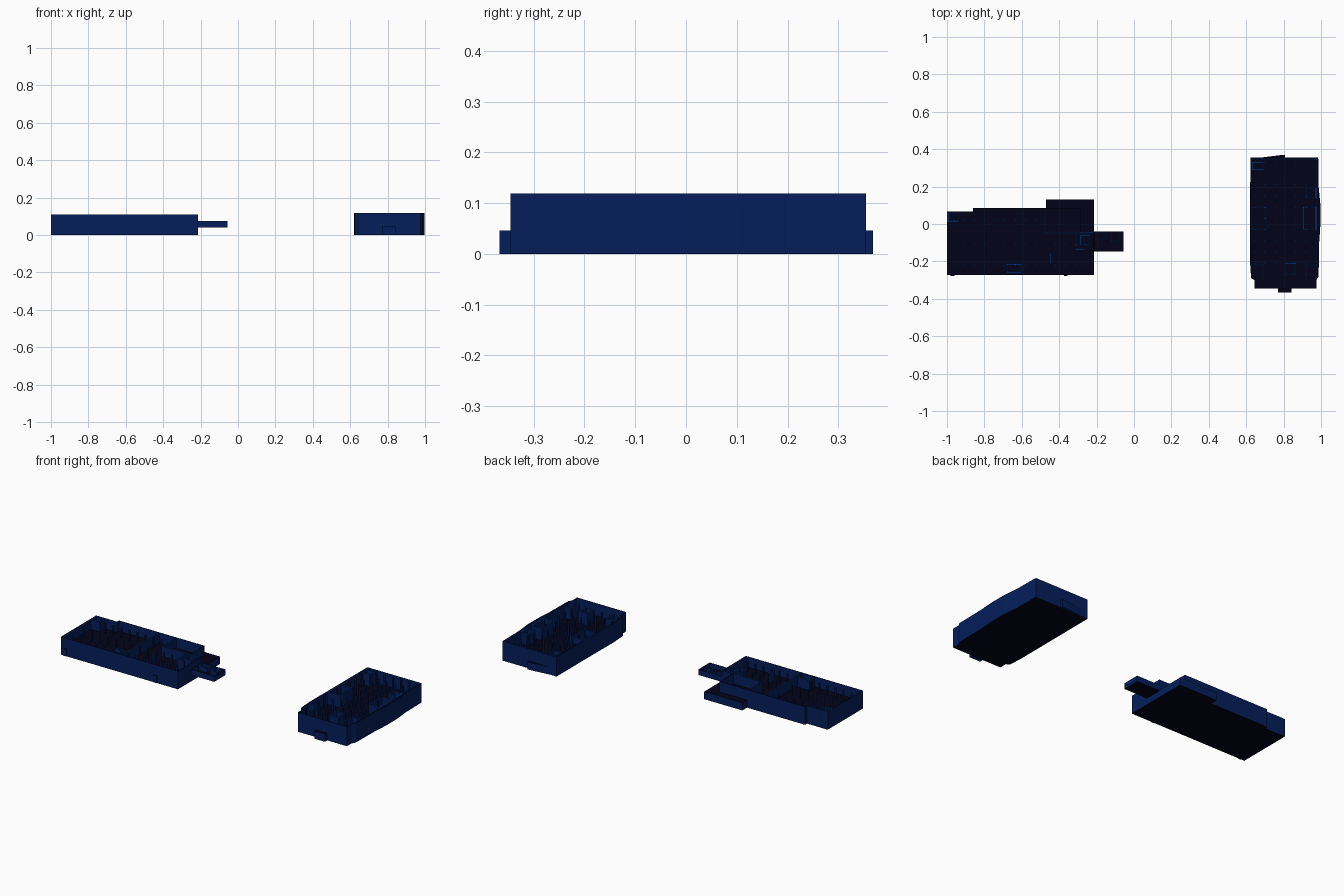
import bpy, bmesh

if "Cube" in bpy.data.objects:
    bpy.data.objects.remove(bpy.data.objects["Cube"])

def material(name, rgb):
    m = bpy.data.materials.new(name)
    m.diffuse_color = (*rgb, 1)
    m.use_nodes = True
    m.node_tree.nodes["Principled BSDF"].inputs["Base Color"].default_value = m.diffuse_color
    return m

NAVY = material("navy wall", (0.0013, 0.0125, 0.105))
BLUE = material("bright blue partition top", (0.002, 0.05, 0.3))
DARK = material("near black floor", (0.0008, 0.0008, 0.0095))

def finish(bm, name, mat, top=None):
    """Make the object; top is an optional material for upward faces."""
    bmesh.ops.recalc_face_normals(bm, faces=bm.faces)
    bm.normal_update()
    if top:
        for f in bm.faces:
            f.material_index = 1 if f.normal.z > 0.5 else 0
    me = bpy.data.meshes.new(name)
    bm.to_mesh(me)
    bm.free()
    me.materials.append(mat)
    if top:
        me.materials.append(top)
    ob = bpy.data.objects.new(name, me)
    bpy.context.collection.objects.link(ob)
    return ob

def prism(name, pts, z0, z1, mat, rim=None, shrink=0.0, top=None):
    """Extruded outline: a slab, or a hollow wall ring when rim is given."""
    bm = bmesh.new()
    f = bm.faces.new([bm.verts.new((x, y, z0)) for x, y in pts])
    f.normal_update()
    if f.normal.z < 0:
        f.normal_flip()
    t = rim or shrink
    if t:
        ring = bmesh.ops.inset_region(bm, faces=[f], thickness=t, use_boundary=True,
                                      use_even_offset=True)["faces"]
        bmesh.ops.delete(bm, geom=[f] if rim else ring, context='FACES')
    new = bmesh.ops.extrude_face_region(bm, geom=bm.faces[:], use_keep_orig=True)["geom"]
    bmesh.ops.translate(bm, vec=(0, 0, z1 - z0),
                        verts=[v for v in new if isinstance(v, bmesh.types.BMVert)])
    return finish(bm, name, mat, top)

def add_box(bm, x0, x1, y0, y1, z0, z1):
    vs = bmesh.ops.create_cube(bm, size=1)["verts"]
    for v in vs:
        v.co = ((x0 + x1) / 2 + v.co.x * (x1 - x0), (y0 + y1) / 2 + v.co.y * (y1 - y0),
                (z0 + z1) / 2 + v.co.z * (z1 - z0))

def columns(name, xs, ys, z0, z1, r=0.004):
    bm = bmesh.new()
    for x in xs:
        for y in ys:
            add_box(bm, x - r, x + r, y - r, y + r, z0, z1)
    finish(bm, name, NAVY, BLUE)

def partitions(name, lines, z0, z1, t=0.003):
    """Axis-aligned thin walls along x0, y0, x1, y1."""
    bm = bmesh.new()
    for x0, y0, x1, y1 in lines:
        add_box(bm, min(x0, x1) - t, max(x0, x1) + t, min(y0, y1) - t, max(y0, y1) + t, z0, z1)
    finish(bm, name, NAVY, BLUE)

def room(x0, y0, x1, y1):
    return [(x0, y0, x1, y0), (x0, y1, x1, y1), (x0, y0, x0, y1), (x1, y0, x1, y1)]

def rect(x0, y0, x1, y1):
    return [(x0, y0), (x1, y0), (x1, y1), (x0, y1)]

RIM = 0.003

# west block: lower storey with terrace, then the upper storey
west_low = [(-1, -0.272), (-0.213, -0.272), (-0.213, 0.13), (-0.47, 0.13),
            (-0.47, 0.085), (-0.86, 0.085), (-0.86, 0.066), (-1, 0.066)]
west_up = [(-1, -0.272), (-0.213, -0.272), (-0.213, -0.042), (-0.285, -0.042),
           (-0.285, 0.085), (-0.86, 0.085), (-0.86, 0.066), (-1, 0.066)]
prism("west_ground_floor", west_low, 0, 0.004, DARK, shrink=0.001)
prism("west_lower_walls", west_low, 0.001, 0.046, NAVY, rim=RIM, top=DARK)
prism("west_upper_floor", west_low, 0.041, 0.047, DARK, shrink=0.001)
prism("west_upper_walls", west_up, 0.046, 0.11, NAVY, rim=RIM, top=DARK)
partitions("west_partitions",
           [(-0.59, -0.266, -0.59, 0.079), (-0.445, -0.21, -0.445, -0.16),
            (-0.31, -0.05, -0.31, -0.135), (-0.31, -0.135, -0.27, -0.135),
            (-0.475, -0.048, -0.22, -0.048), (-0.475, -0.042, -0.475, 0.079)]
           + room(-0.68, -0.258, -0.605, -0.215) + room(-0.993, 0.015, -0.94, 0.059)
           + room(-0.285, -0.11, -0.24, -0.06), 0.046, 0.109)
columns("west_columns", [-0.96 + 0.054 * i for i in range(14)], [-0.22, -0.11], 0.046, 0.109)
columns("west_back_columns", [-0.96 + 0.054 * i for i in range(9)], [0.02], 0.046, 0.109)

# raised link corridor
link = rect(-0.214, -0.148, -0.056, -0.04)
prism("link_floor", link, 0.04, 0.045, DARK, shrink=0.001)
prism("link_walls", link, 0.041, 0.075, NAVY, rim=RIM, top=DARK)
partitions("link_partitions", room(-0.205, -0.08, -0.15, -0.05)
           + [(-0.12, -0.09, -0.12, -0.046), (-0.12, -0.09, -0.075, -0.09),
              (-0.075, -0.09, -0.075, -0.046)], 0.045, 0.074)

# small buttresses on the west block front
for i, x in enumerate((-0.97, -0.365)):
    prism(f"west_buttress_{i}", rect(x - 0.01, -0.277, x + 0.01, -0.271), 0.002, 0.045,
          NAVY, top=DARK)

# east block: bowed sides and notched front corners
east = [(0.645, -0.346), (0.975, -0.346), (0.975, -0.3), (0.987, -0.28), (0.99, -0.1),
        (0.997, 0), (0.997, 0.1), (0.987, 0.2), (0.985, 0.355), (0.622, 0.355),
        (0.62, -0.2), (0.626, -0.29), (0.645, -0.3)]
prism("east_ground_floor", east, 0, 0.004, DARK, shrink=0.001)
prism("east_walls", east, 0.001, 0.119, NAVY, rim=RIM, top=DARK)
prism("east_upper_floor", east, 0.038, 0.044, DARK, shrink=0.002)
partitions("east_partitions",
           [(0.976, -0.25, 0.976, 0.348), (0.628, 0.348, 0.977, 0.348),
            (0.63, -0.22, 0.69, -0.22), (0.69, -0.29, 0.69, -0.22),
            (0.92, -0.29, 0.92, -0.22), (0.92, -0.22, 0.972, -0.22)]
           + room(0.629, -0.03, 0.705, 0.09) + room(0.905, -0.03, 0.972, 0.09)
           + room(0.81, -0.27, 0.86, -0.21) + room(0.635, 0.29, 0.69, 0.33)
           + room(0.92, 0.14, 0.97, 0.19), 0.044, 0.118)
columns("east_columns", [0.645 + 0.055 * i for i in range(6)],
        [-0.27 + 0.06 * i for i in range(11)], 0.044, 0.118)

# east entrance porch and rear wedge canopy
prism("east_front_porch", rect(0.77, -0.367, 0.842, -0.343), 0.0, 0.046, NAVY, top=DARK)
prism("east_rear_wedge", [(0.66, 0.353), (0.808, 0.353), (0.808, 0.368), (0.78, 0.368)],
      0.0, 0.046, NAVY, top=DARK)
